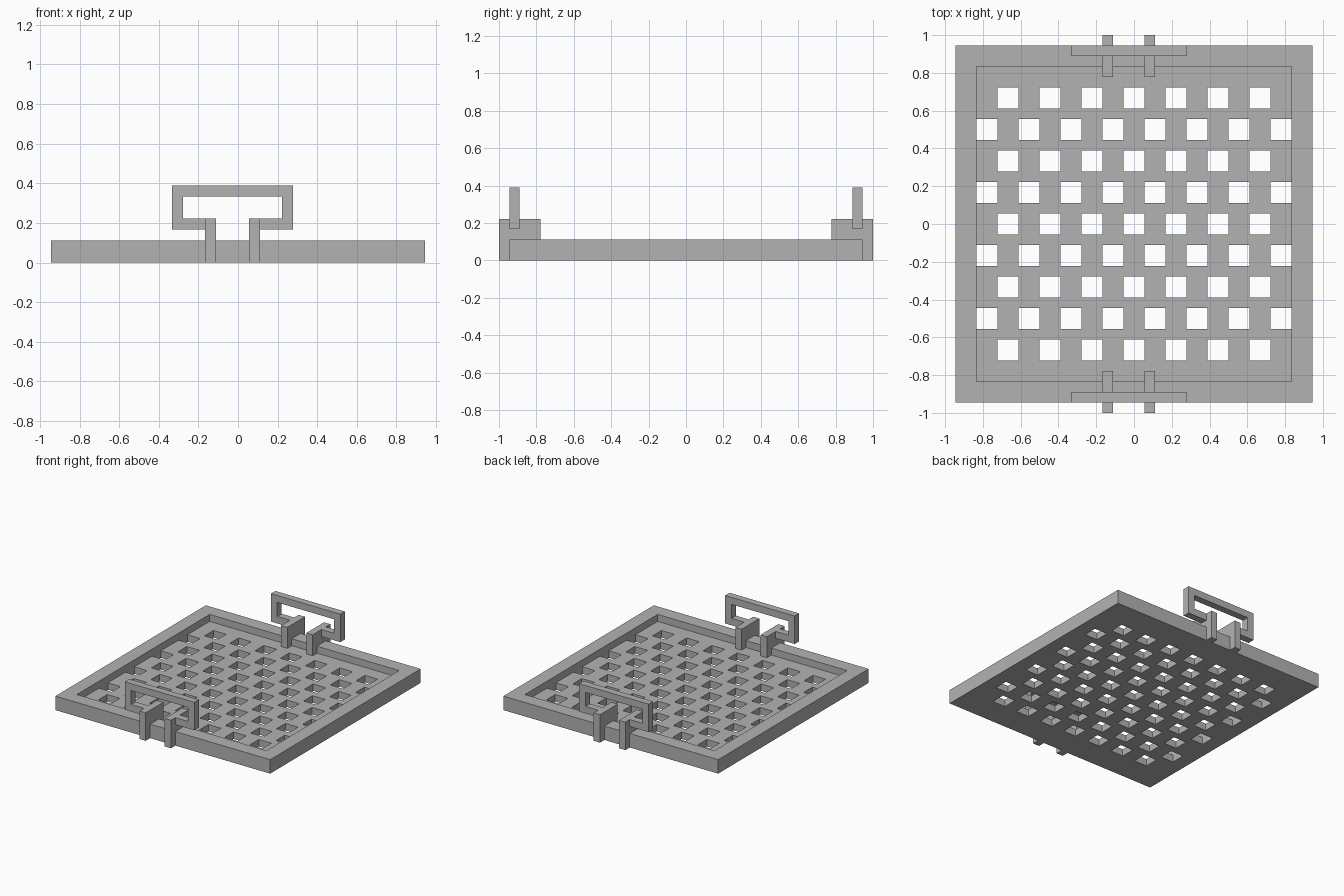
import bpy
import bmesh
from mathutils import Vector

cube = bpy.data.objects.get("Cube")
if cube:
    bpy.data.objects.remove(cube, do_unlink=True)

U = 1 / 18          # module: every size is a multiple of this
OUTER, INNER = 17, 15   # half widths of the rim

grey = bpy.data.materials.new("plain grey")
grey.use_nodes = True
colour = (0.45, 0.45, 0.45, 1)
grey.diffuse_color = colour
grey.node_tree.nodes["Principled BSDF"].inputs["Base Color"].default_value = colour


def finish(name, bm):
    """Tidy the mesh, scale it from modules to units and link it."""
    bmesh.ops.recalc_face_normals(bm, faces=bm.faces[:])
    bmesh.ops.scale(bm, vec=(U, U, U), verts=bm.verts[:])
    mesh = bpy.data.meshes.new(name)
    bm.to_mesh(mesh)
    bm.free()
    mesh.materials.append(grey)
    obj = bpy.data.objects.new(name, mesh)
    bpy.context.collection.objects.link(obj)
    return obj


def raise_faces(bm, faces):
    """Extrude the faces up by one module; return the moved faces."""
    new = bmesh.ops.extrude_face_region(bm, geom=faces)["geom"]
    verts = [g for g in new if isinstance(g, bmesh.types.BMVert)]
    bmesh.ops.translate(bm, vec=(0, 0, 1), verts=verts)
    return [g for g in new if isinstance(g, bmesh.types.BMFace)]


def prism(name, points, depth):
    """Solid made by sweeping a flat outline along a depth vector."""
    bm = bmesh.new()
    face = bm.faces.new([bm.verts.new(p) for p in points])
    new = bmesh.ops.extrude_face_region(bm, geom=[face])["geom"]
    verts = [g for g in new if isinstance(g, bmesh.types.BMVert)]
    bmesh.ops.translate(bm, vec=Vector(depth), verts=verts)
    return finish(name, bm)


def is_hole(face):
    """Square holes in rows three modules apart, staggered row by row."""
    x, y, _ = face.calc_center_median()
    if abs(x) > INNER or abs(y) > INNER - 2:
        return False
    row = round(y / 3)
    if abs(y - 3 * row) > 1:
        return False
    column = int((x + INNER) // 2)
    return column % 2 != row % 2 if row % 2 == 0 else column % 2 == 0


# Tray: perforated floor with a raised rim
bm = bmesh.new()
bmesh.ops.create_grid(bm, x_segments=2 * OUTER, y_segments=2 * OUTER, size=OUTER)
bmesh.ops.delete(bm, geom=[f for f in bm.faces if is_hole(f)], context='FACES')
floor_top = raise_faces(bm, bm.faces[:])
rim = []
for f in floor_top:
    c = f.calc_center_median()
    if max(abs(c.x), abs(c.y)) > INNER:
        rim.append(f)
raise_faces(bm, rim)
bmesh.ops.delete(bm, geom=[f for f in rim if f.is_valid], context='FACES')
bmesh.ops.recalc_face_normals(bm, faces=bm.faces[:])
bmesh.ops.dissolve_limit(bm, angle_limit=0.01, verts=bm.verts[:], edges=bm.edges[:])
finish("tray", bm)

# Handles: open ring held by two brackets that straddle the rim
ring = [(-2.5, 3), (-6, 3), (-6, 7), (5, 7), (5, 3), (1.5, 3),
        (1.5, 4), (4, 4), (4, 6), (-5, 6), (-5, 4), (-2.5, 4)]
bracket = [(18, 0), (18, 4), (14, 4), (14, 1), (15, 1), (15, 2), (17, 2), (17, 0)]
for side, s in (("front", -1), ("back", 1)):
    prism(side + "_handle", [(x, 16 * s, z) for x, z in ring], (0, s, 0))
    for end, x in (("right", -3), ("left", 1)):
        prism(f"{side}_{end}_bracket", [(x, y * s, z) for y, z in bracket], (1, 0, 0))
